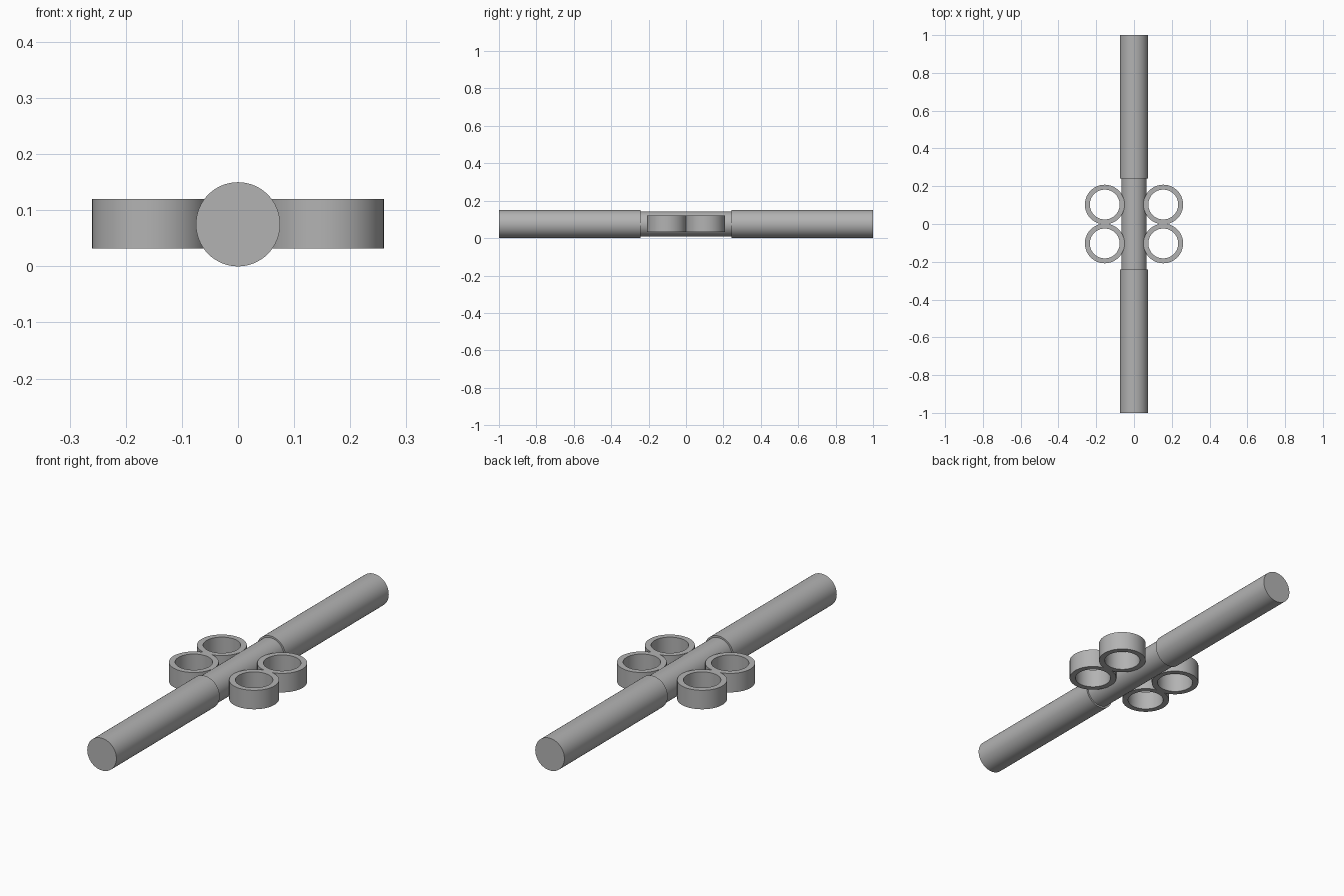
import bpy, bmesh, math
from mathutils import Matrix, Vector

cube = bpy.data.objects.get("Cube")
if cube:
    bpy.data.objects.remove(cube, do_unlink=True)

GREY = (0.45, 0.45, 0.45, 1)
metal = bpy.data.materials.new("plain_grey")
metal.use_nodes = True
metal.diffuse_color = GREY
metal.node_tree.nodes["Principled BSDF"].inputs["Base Color"].default_value = GREY

ROD_Z = 0.075


def lathe(name, profile, location, closed=False, along_y=False, sides=64):
    """Revolve (radius, height) points about z; closed makes a ring, open gets end caps."""
    bm = bmesh.new()
    loops = []
    for r, h in profile:
        angles = [2 * math.pi * i / sides for i in range(sides)]
        loops.append([bm.verts.new((r * math.cos(a), r * math.sin(a), h)) for a in angles])
    pairs = list(zip(loops, loops[1:]))
    if closed:
        pairs.append((loops[-1], loops[0]))
    else:
        bm.faces.new(loops[0])
        bm.faces.new(loops[-1])
    for low, high in pairs:
        for i in range(sides):
            j = (i + 1) % sides
            bm.faces.new((low[i], low[j], high[j], high[i]))
    if along_y:
        bm.transform(Matrix.Rotation(math.pi / 2, 4, "X"))
    bmesh.ops.recalc_face_normals(bm, faces=bm.faces)
    mesh = bpy.data.meshes.new(name)
    bm.to_mesh(mesh)
    bm.free()
    mesh.materials.append(metal)
    obj = bpy.data.objects.new(name, mesh)
    obj.location = Vector(location)
    bpy.context.collection.objects.link(obj)
    bpy.ops.object.select_all(action="DESELECT")
    obj.select_set(True)
    bpy.context.view_layer.objects.active = obj
    bpy.ops.object.shade_smooth_by_angle(angle=math.radians(30))
    return obj


# Long rod with a slightly narrower waist
R, WAIST, HALF = 0.075, 0.067, 0.242
lathe("rod", [(R, -1), (R, -HALF), (WAIST, -HALF), (WAIST, HALF), (R, HALF), (R, 1)],
      (0, 0, ROD_Z), along_y=True)

# Four open rings, two on each side of the waist
OUTER, INNER, H = 0.105, 0.079, 0.044
section = [(OUTER, -H), (OUTER, H), (INNER, H), (INNER, -H)]
for x_side, x_name in ((1, "left"), (-1, "right")):
    for y_side, y_name in ((-1, "front"), (1, "back")):
        lathe(f"ring_{y_name}_{x_name}", section,
              (0.155 * x_side, 0.103 * y_side, ROD_Z + 0.001), closed=True)
